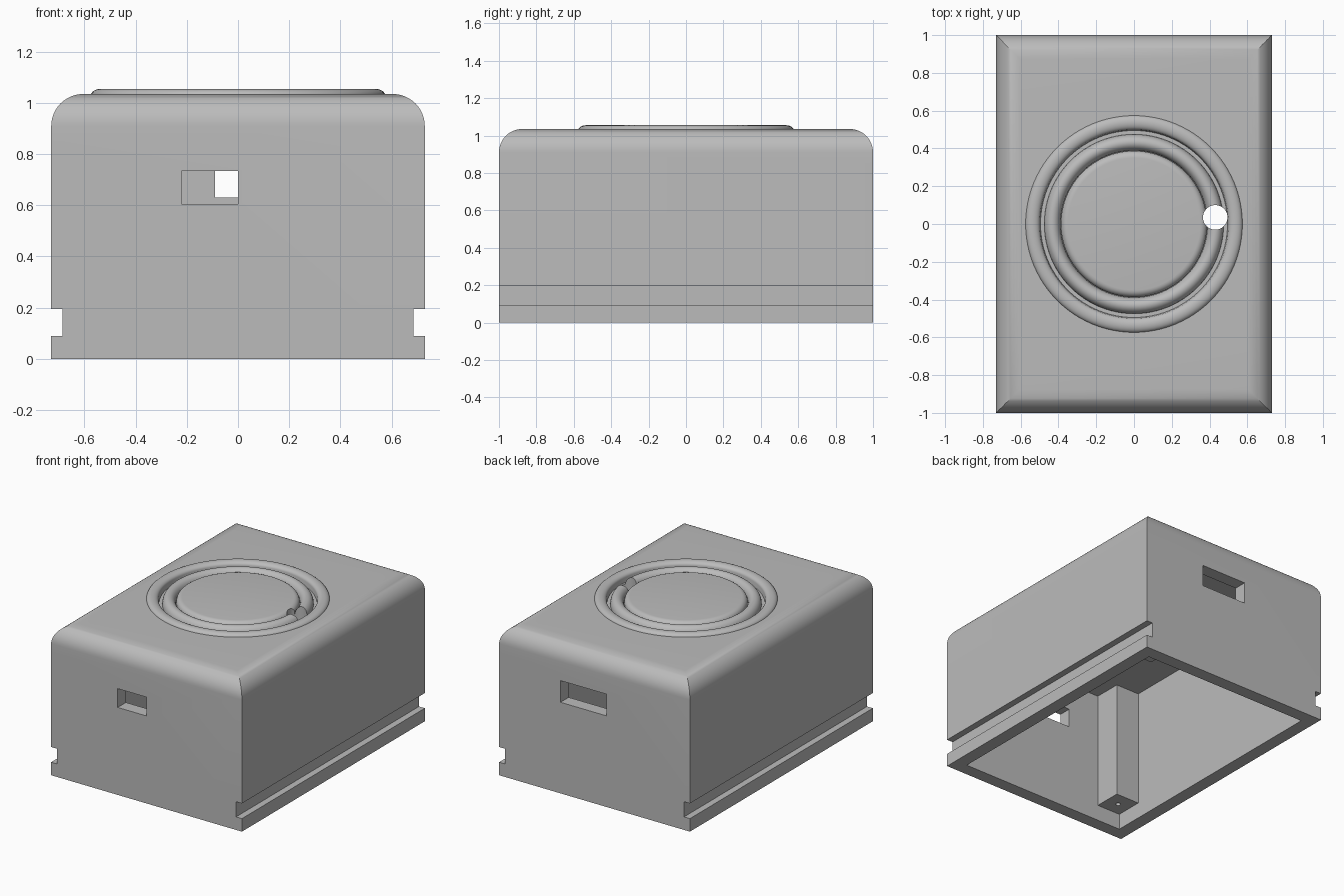
import bpy, bmesh
from math import sin, cos, pi, radians
from mathutils import Matrix

cube = bpy.data.objects.get("Cube")
if cube:
    bpy.data.objects.remove(cube, do_unlink=True)

W, D, H, R = 0.73, 1.0, 1.035, 0.125   # half width, half depth, height, top rounding
WALL, CEILING = 0.09, 0.92

grey = bpy.data.materials.new("plain_grey")
grey.use_nodes = True
colour = (0.5, 0.5, 0.5, 1)
grey.diffuse_color = colour
grey.node_tree.nodes["Principled BSDF"].inputs["Base Color"].default_value = colour


def make(name, bm):
    bmesh.ops.recalc_face_normals(bm, faces=bm.faces)
    mesh = bpy.data.meshes.new(name)
    bm.to_mesh(mesh)
    bm.free()
    mesh.materials.append(grey)
    ob = bpy.data.objects.new(name, mesh)
    bpy.context.collection.objects.link(ob)
    return ob


def box(name, x, y, z):
    bm = bmesh.new()
    bmesh.ops.create_cube(bm, size=1)
    for v in bm.verts:
        for i, (a, b) in enumerate((x, y, z)):
            v.co[i] = a if v.co[i] < 0 else b
    return make(name, bm)


def cylinder(name, x, y, r, z0, z1, sides=48):
    bm = bmesh.new()
    bmesh.ops.create_cone(bm, cap_ends=True, segments=sides, radius1=r, radius2=r,
                          depth=z1 - z0, matrix=Matrix.Translation((x, y, (z0 + z1) / 2)))
    return make(name, bm)


def prism(name, side, half, place):
    """Extrude a mirrored side outline along the axis chosen by place."""
    outline = side + [(-a, z) for a, z in reversed(side)]
    bm = bmesh.new()
    face = bm.faces.new([bm.verts.new(place(a, -half, z)) for a, z in outline])
    new = bmesh.ops.extrude_face_region(bm, geom=[face])["geom"]
    move = place(0, 2 * half, 0)
    bmesh.ops.translate(bm, vec=move, verts=[g for g in new if isinstance(g, bmesh.types.BMVert)])
    return make(name, bm)


def combine(ob, tool, operation="DIFFERENCE"):
    mod = ob.modifiers.new("cut", "BOOLEAN")
    mod.operation, mod.object, mod.solver = operation, tool, "EXACT"
    graph = bpy.context.evaluated_depsgraph_get()
    graph.update()
    mesh = bpy.data.meshes.new_from_object(ob.evaluated_get(graph))
    ob.modifiers.clear()
    ob.data = mesh
    bpy.data.objects.remove(tool, do_unlink=True)


def rounded(half):
    return [(half - R + R * cos(t * pi / 24), H - R + R * sin(t * pi / 24)) for t in range(13)]


# Housing: two crossing rounded profiles give mitred top corners
rail = [(W, 0), (W, 0.09), (W - 0.045, 0.09), (W - 0.045, 0.195), (W, 0.195)]
housing = prism("housing", rail + rounded(W), D, lambda a, b, z: (a, b, z))
combine(housing, prism("cross", [(D, 0)] + rounded(D), W + 0.1, lambda a, b, z: (b, a, z)),
        "INTERSECT")

# Hollow inside, two offset windows and the dial recess
ix, iy = W - WALL, D - WALL
combine(housing, box("hollow", (-ix, ix), (-iy, iy), (-0.1, CEILING)))
combine(housing, box("front_window", (-0.22, 0), (-1.1, -0.8), (0.605, 0.735)))
combine(housing, box("back_window", (-0.09, 0.26), (0.8, 1.1), (0.63, 0.78)))
combine(housing, cylinder("recess", 0, 0, 0.52, 0.985, 1.2, 96))


# Dial: turned profile with a flat centre and two rounded rings
def bump(r_mid, half, base, rise):
    return [(r_mid + half * cos(pi - t * pi / 12), base + rise * sin(t * pi / 12))
            for t in range(13)]


edge = [(0.35 + 0.037 * sin(t * pi / 12), 1.015 + 0.035 * cos(t * pi / 12)) for t in range(7)]
profile = ([(0, 0.975), (0, 1.05)] + edge + [(0.387, 1.0)] + bump(0.432, 0.043, 1.0, 0.053)
           + [(0.495, 1.0)] + bump(0.537, 0.038, 1.03, 0.025)
           + [(0.575, 1.025), (0.515, 1.025), (0.515, 0.975)])
bm = bmesh.new()
verts = [bm.verts.new((r, 0, z)) for r, z in profile]
edges = [bm.edges.new(p) for p in zip(verts, verts[1:] + verts[:1])]
bmesh.ops.spin(bm, geom=verts + edges, cent=(0, 0, 0), axis=(0, 0, 1), angle=2 * pi, steps=96)
bmesh.ops.remove_doubles(bm, verts=bm.verts, dist=0.0001)
bmesh.ops.dissolve_degenerate(bm, edges=bm.edges, dist=0.0001)
dial = make("dial_rings", bm)

# Round cable hole through dial and housing
for ob in (dial, housing):
    combine(ob, cylinder("cable_hole", 0.43, 0.035, 0.065, 0.8, 1.2))

# Screw posts in two opposite inner corners
parts = [housing, dial]
for s, name in ((-1, "front_screw_post"), (1, "back_screw_post")):
    post = box(name, sorted((s * 0.46, s * (ix + 0.01))), sorted((s * 0.72, s * (iy + 0.01))),
               (0.11, CEILING + 0.01))
    combine(post, cylinder("screw_hole", s * 0.55, s * 0.815, 0.016, 0, 0.4, 16))
    parts.append(post)

# Smooth the roundings, keep the edges crisp
bpy.ops.object.select_all(action="DESELECT")
for ob in parts:
    ob.select_set(True)
bpy.context.view_layer.objects.active = housing
bpy.ops.object.shade_smooth_by_angle(angle=radians(30))
